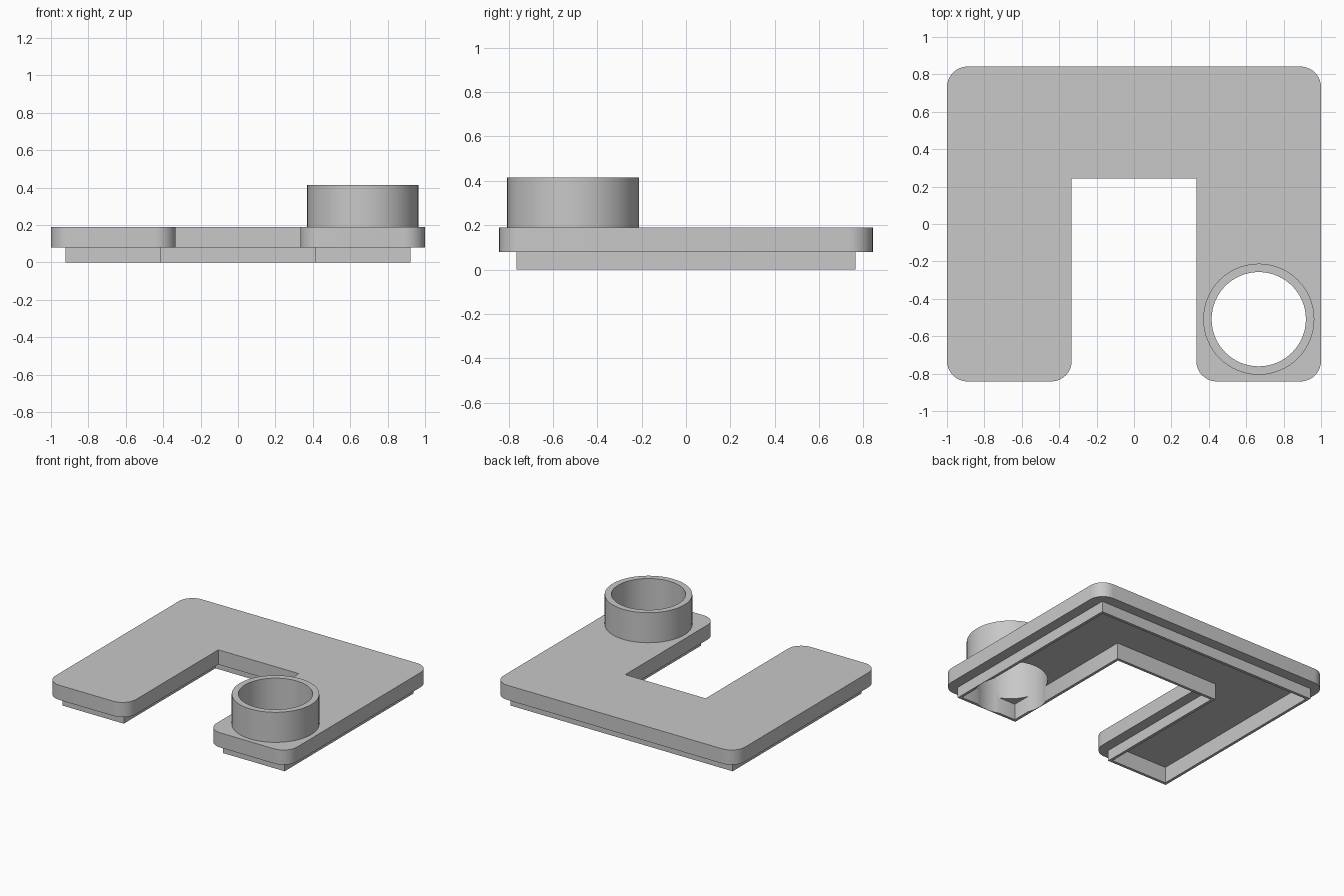
import bpy, bmesh, math
from mathutils import Vector

if "Cube" in bpy.data.objects:
    bpy.data.objects.remove(bpy.data.objects["Cube"])

HALF_X, HALF_Y = 1.0, 0.842          # plate half sizes
NOTCH_X, NOTCH_Y = 0.333, 0.243      # notch half width and back edge
PLATE_Z, POCKET_Z, TOP_Z, TUBE_Z = 0.08, 0.12, 0.19, 0.415
CENTRE, OUTER_R, BORE_R = (0.667, -0.509), 0.297, 0.252
SKIRT_INSET, SKIRT_WALL = 0.079, 0.021

grey = bpy.data.materials.new("plain grey")
grey.use_nodes = True
colour = (0.58, 0.58, 0.58, 1)
grey.diffuse_color = colour
grey.node_tree.nodes["Principled BSDF"].inputs["Base Color"].default_value = colour


def u_outline(inset, radius=0.0, steps=8):
    """U shape seen from above, with its outer corners rounded."""
    x, y = HALF_X - inset, HALF_Y - inset
    nx, ny = NOTCH_X + inset, NOTCH_Y + inset
    corners = [Vector(p) for p in ((-nx, ny), (nx, ny), (nx, -y), (x, -y),
                                   (x, y), (-x, y), (-x, -y), (-nx, -y))]
    points = []
    for i, c in enumerate(corners):
        if radius == 0 or i < 2:      # the two notch corners stay sharp
            points.append(c)
            continue
        a = (corners[i - 1] - c).normalized() * radius
        b = (corners[(i + 1) % len(corners)] - c).normalized() * radius
        for s in range(steps + 1):
            t = math.pi / 2 * s / steps
            points.append(c + a * (1 - math.sin(t)) + b * (1 - math.cos(t)))
    return points


def circle(radius, count=64):
    return [Vector((CENTRE[0] + radius * math.cos(math.tau * i / count),
                    CENTRE[1] + radius * math.sin(math.tau * i / count)))
            for i in range(count)]


def extrude(name, z0, z1, outer, inner=None):
    """Solid prism, or a hollow wall when an inner outline is given."""
    bm = bmesh.new()
    n = len(outer)

    def loop(points, z):
        return [bm.verts.new((p.x, p.y, z)) for p in points]

    def bridge(a, b):
        for i in range(n):
            j = (i + 1) % n
            bm.faces.new((a[i], a[j], b[j], b[i]))

    low, high = loop(outer, z0), loop(outer, z1)
    bridge(low, high)
    if inner:
        in_low, in_high = loop(inner, z0), loop(inner, z1)
        bridge(high, in_high)
        bridge(in_high, in_low)
        bridge(in_low, low)
    else:
        bm.faces.new(high)
        bm.faces.new(low[::-1])
    bmesh.ops.recalc_face_normals(bm, faces=bm.faces)
    mesh = bpy.data.meshes.new(name)
    bm.to_mesh(mesh)
    bm.free()
    mesh.materials.append(grey)
    obj = bpy.data.objects.new(name, mesh)
    bpy.context.collection.objects.link(obj)
    return obj


def activate(obj):
    bpy.ops.object.select_all(action='DESELECT')
    obj.select_set(True)
    bpy.context.view_layer.objects.active = obj


# Main plate, the inset skirt beneath it and the round collar on top
plate = extrude("plate", PLATE_Z, TOP_Z, u_outline(0, 0.11))
skirt = extrude("skirt", 0, PLATE_Z, u_outline(SKIRT_INSET))
collar = extrude("collar", TOP_Z, TUBE_Z, circle(OUTER_R), circle(BORE_R))

# Pocket hollowing the underside, and the bore running right through
pocket = extrude("pocket_cutter", -0.1, POCKET_Z, u_outline(SKIRT_INSET + SKIRT_WALL))
bore = extrude("bore_cutter", -0.2, TUBE_Z + 0.1, circle(BORE_R))
for cutter in (pocket, bore):
    cutter.hide_render = True
    for part in (plate, skirt):
        cut = part.modifiers.new("cut", 'BOOLEAN')
        cut.operation = 'DIFFERENCE'
        cut.solver = 'EXACT'
        cut.object = cutter
        activate(part)
        bpy.ops.object.modifier_apply(modifier=cut.name)
    bpy.data.objects.remove(cutter)

for part in (plate, skirt, collar):
    activate(part)
    bpy.ops.object.shade_smooth_by_angle(angle=math.radians(30))
